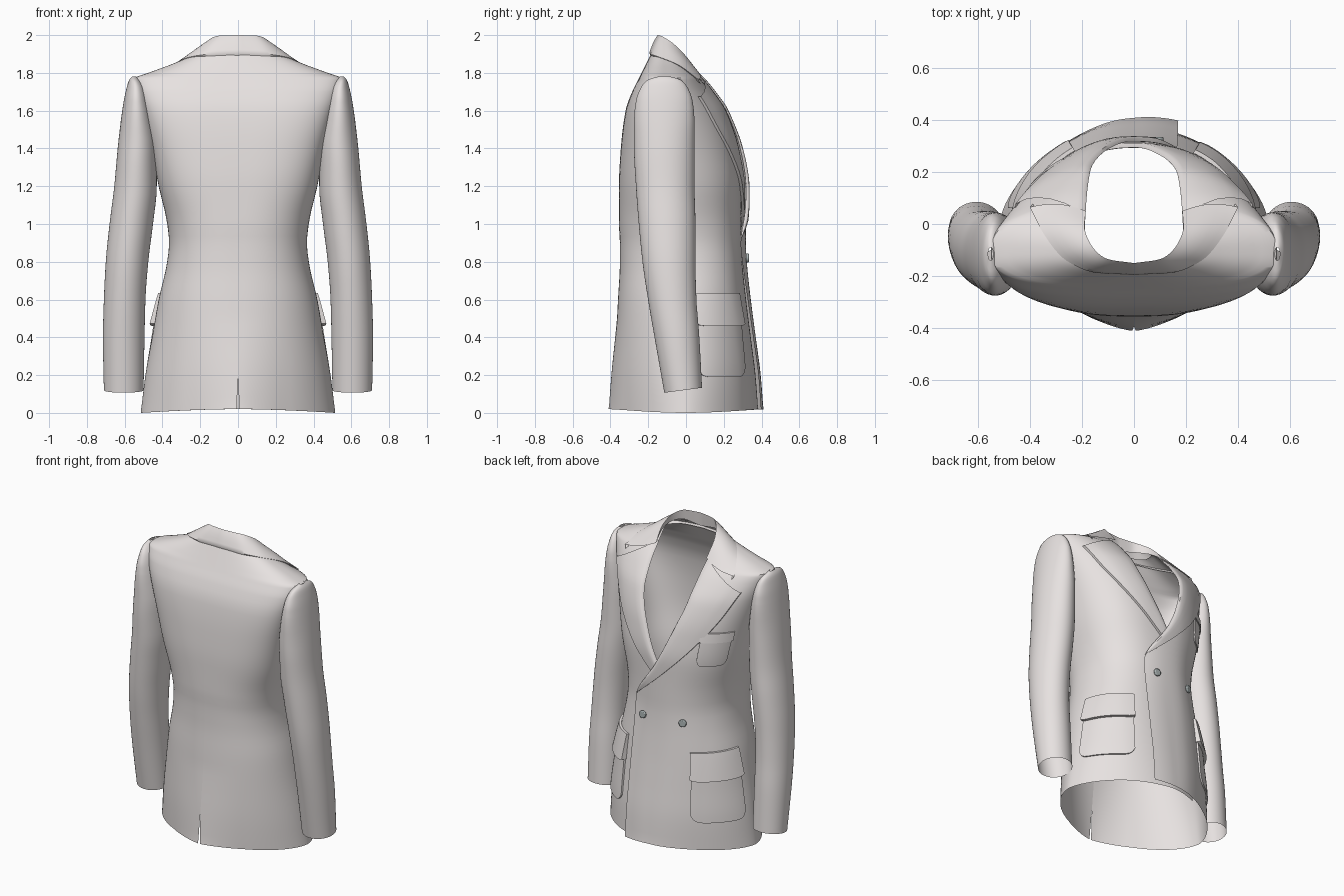
import bpy, bmesh
from math import sin, cos, asin, pi, radians
from mathutils import Vector

if "Cube" in bpy.data.objects:
    bpy.data.objects.remove(bpy.data.objects["Cube"])

# body sections: z, half width, back y, front y, middle y, front roundness, back roundness
BODY = [(0, .515, -.385, .395, 0, 1.65, 1.7), (.2, .49, -.38, .38, 0, 1.8, 1.85),
        (.4, .455, -.37, .355, -.01, 1.95, 2.0), (.6, .42, -.36, .33, -.02, 2.1, 2.15),
        (.8, .375, -.35, .31, -.03, 2.2, 2.3), (.9, .365, -.35, .305, -.04, 2.2, 2.35),
        (1.0, .375, -.355, .305, -.05, 2.2, 2.4), (1.2, .42, -.355, .305, -.07, 2.3, 2.7),
        (1.4, .46, -.345, .28, -.09, 2.35, 3.0), (1.6, .51, -.32, .215, -.1, 2.35, 3.3),
        (1.7, .54, -.285, .145, -.105, 2.4, 3.2), (1.77, .55, -.25, .085, -.105, 2.5, 2.8),
        (1.8, .475, -.235, .055, -.105, 2.5, 2.6), (1.85, .34, -.21, .015, -.105, 2.5, 2.5),
        (1.91, .2, -.18, -.03, -.105, 2.5, 2.5)]
# sleeve sections: z, inner x, outer x, back y, front y
SLEEVE = [(.12, .5, .71, -.115, .085), (.4, .495, .715, -.165, .07), (.6, .49, .71, -.2, .055),
          (.8, .475, .7, -.23, .05), (1.0, .45, .68, -.25, .05), (1.2, .43, .655, -.265, .045),
          (1.4, .43, .637, -.275, .045), (1.55, .45, .62, -.275, .045), (1.65, .47, .605, -.265, .035),
          (1.72, .49, .59, -.24, .01), (1.765, .52, .575, -.2, -.03), (1.782, .54, .56, -.14, -.09)]
# front edge / lapel roll line, measured outward on its own side: z, x
EDGE = [(0, -.17), (.9, -.165), (.95, -.15), (1.18, 0), (1.4, .1), (1.6, .165), (1.8, .185), (1.91, .19)]

cloth = bpy.data.materials.new("cloth_warm_grey")
cloth.diffuse_color = (.8, .76, .75, 1)
cloth.use_nodes = True
cloth.node_tree.nodes["Principled BSDF"].inputs["Base Color"].default_value = cloth.diffuse_color


def interp(table, t):
    """Monotone cubic interpolation of table rows keyed by their first value."""
    t = min(max(t, table[0][0]), table[-1][0])
    i = max(k for k in range(len(table) - 1) if table[k][0] <= t)
    h = table[i + 1][0] - table[i][0]
    u = (t - table[i][0]) / h

    def chord(k, c):
        k = min(max(k, 0), len(table) - 2)
        return (table[k + 1][c] - table[k][c]) / (table[k + 1][0] - table[k][0])

    def slope(k, c):
        a, b = chord(k - 1, c), chord(k, c)
        return 2 * a * b / (a + b) if a * b > 0 else 0
    out = []
    for c in range(1, len(table[0])):
        p, q = table[i][c], table[i + 1][c]
        out.append(p * (2*u**3 - 3*u*u + 1) + q * (3*u*u - 2*u**3)
                   + h * slope(i, c) * (u**3 - 2*u*u + u) + h * slope(i + 1, c) * (u**3 - u*u))
    return out


def spow(v, e):
    return (1 if v >= 0 else -1) * abs(v) ** e


def angle_at(m, z):
    w, n = interp(BODY, z)[0], interp(BODY, z)[4]
    return asin(spow(max(-.98, min(.98, m / w)), n / 2))


def surf(s, phi, z, off=0):
    """Point on the body: s = side, phi = angle from the front (0) to the back (pi)."""
    w, yb, yf, ym, nf, nb = interp(BODY, z)
    c = cos(phi)
    n = nf if c > 0 else nb
    m = w * spow(sin(phi), 2 / n)
    y = ym + ((yf - ym) if c > 0 else (ym - yb)) * spow(c, 2 / n)
    if c > 0:   # left front laps over right front
        y -= s * .012 * min(1, max(0, (.3 - m) / .2))
        if s < 0 and m < 0:
            y += .03 * (-m / .17) * max(0, 1 - z / .9)
    else:       # hem kicks out at the centre back, with an open vent
        y -= .025 * max(0, 1 - m / .25) * max(0, 1 - z / .5)
        m += .007 * max(0, 1 - z / .22) * max(0, 1 - m / .1)
    return Vector((s * (m + off * sin(phi)), y + off * c, z))


def grid(name, rows, closed=False, drop=None, angle=40):
    bm = bmesh.new()
    vs = [[bm.verts.new(p) for p in r] for r in rows]
    for a, b in zip(vs, vs[1:]):
        for j in range(len(a) - (0 if closed else 1)):
            k = (j + 1) % len(a)
            bm.faces.new((a[j], a[k], b[k], b[j]))
    if drop:
        bad = [f for f in bm.faces if drop(f.calc_center_median())]
        bmesh.ops.delete(bm, geom=bad, context='FACES')
    bmesh.ops.recalc_face_normals(bm, faces=bm.faces)
    me = bpy.data.meshes.new(name)
    bm.to_mesh(me)
    bm.free()
    me.polygons.foreach_set("use_smooth", [True] * len(me.polygons))
    me.set_sharp_from_angle(angle=radians(angle))
    me.materials.append(cloth)
    ob = bpy.data.objects.new(name, me)
    bpy.context.collection.objects.link(ob)
    return ob


def in_sleeve(p):
    if not 1.33 < p.z < 1.68:
        return False
    a, b, c, d = interp(SLEEVE, p.z)
    return ((abs(p.x) - (a + b) / 2) / (b - a) * 2) ** 2 + ((p.y - (c + d) / 2) / (d - c) * 2) ** 2 < .75


def in_body(p):
    if not 1.33 < p.z < 1.7:
        return False
    w, yb, yf, ym, nf, nb = interp(BODY, p.z)
    n, d = (nf, yf - ym) if p.y > ym else (nb, ym - yb)
    return (abs(p.x) / w) ** n + (abs(p.y - ym) / d) ** n < .82


def body_half(s, name):
    zs = [1.7 * i / 40 for i in range(40)] + [1.7 + .21 * i / 20 for i in range(21)]
    rows = []
    for z in zs:
        a = angle_at(interp(EDGE, z)[0], z)
        row = [surf(s, a + (pi - a) * j / 56, z) for j in range(57)]
        if z == 0:
            for j, p in enumerate(row):
                p.z = .02 * cos(a + (pi - a) * j / 56) ** 2
        rows.append(row)
    grid(name, rows, drop=in_sleeve)


def sleeve(s, name):
    rows = []
    zs = [.12 + 1.48 * i / 30 for i in range(30)] + [1.6 + .182 * i / 18 for i in range(19)]
    for z in zs:
        a, b, c, d = interp(SLEEVE, z)
        rows.append([Vector((s * ((a + b) / 2 + (b - a) / 2 * cos(t)), (c + d) / 2 + (d - c) / 2 * sin(t),
                             z + .015 * sin(t) * max(0, 1 - z))) for t in [2 * pi * k / 48 for k in range(48)]])
    grid(name, rows, closed=True, drop=in_body)


def lapel(s, name):
    # outer edge: t, x, z
    outer = [(0, -.16, .93), (.25, .04, 1.11), (.5, .22, 1.3), (.75, .36, 1.49), (1, .455, 1.675)]
    prof = [(0, 0), (.04, .012), (.12, .018), (.3, .02), (.5, .019), (.7, .018), (.85, .017), (1, .016), (1, .001)]
    rows = []
    for i in range(33):
        t = i / 32
        ox, oz = interp(outer, t)
        rz = .93 + .9 * t
        rx = interp(EDGE, rz)[0]
        fade = min(1, t * 8)
        row = []
        for u, off in prof:
            m, z = rx + (ox - rx) * u, rz + (oz - rz) * u
            p = surf(s, angle_at(m, z), z)
            p.y += off * (.3 + .7 * fade)
            row.append(p)
        rows.append(row)
    grid(name, rows)


def collar():
    # t, fold line xyz, outer edge xyz
    st = [(0, 0, -.15, 2.0, 0, -.195, 1.905), (.25, .1, -.135, 1.997, .14, -.188, 1.9),
          (.5, .165, -.08, 1.965, .26, -.14, 1.883), (.75, .19, -.01, 1.9, .345, -.04, 1.842),
          (1, .185, .05, 1.825, .4, .065, 1.765)]
    rows = []
    for i in range(-24, 25):
        s, t = (1 if i >= 0 else -1), abs(i) / 24
        v = interp(st, t)
        f, o = Vector(v[:3]), Vector(v[3:])
        row = [f + Vector((.004, -.006, -.09 * (1 - t)))]     # inner stand
        for u in (0, .08, .25, .45, .65, .85, 1):
            p = f.lerp(o, u)
            p.z += .01 * sin(pi * u) * (1 - 2 * t ** 6)
            p.y += .02 * sin(pi * u) * t ** 3
            row.append(p)
        row.append(o + Vector((-.012, .012, -.022)))          # turned edge
        rows.append([Vector((p.x * s, p.y, p.z)) for p in row])
    grid("collar", rows, angle=60)


def patch(s, name, a0, a1, z0, z1, off_low, off_top, corner):
    """Raised cloth patch with rounded lower corners and a thin rim."""
    rows = []
    n = 20
    for i in range(-1, 14):
        v = min(max(i, 0), 12) / 12
        row = []
        for j in range(-1, n + 2):
            u = min(max(j, 0), n) / n
            zb = z0 + corner * abs(2 * u - 1) ** 8
            off = off_low + (off_top - off_low) * v
            if i in (-1, 13) or j in (-1, n + 1):
                off = .001
            row.append(surf(s, radians(a0 + (a1 - a0) * u), zb + (z1 - zb) * v, off))
        rows.append(row)
    grid(name, rows)


# mirrored parts
for s, side in ((-1, "left"), (1, "right")):
    body_half(s, side + "_body_panel")
    sleeve(s, side + "_sleeve")
    lapel(s, side + "_lapel")
    patch(s, side + "_hip_pocket", 33, 79, .19, .6, .01, .014, .05)
    patch(s, side + "_hip_pocket_flap", 32, 80, .46, .635, .032, .016, .012)
collar()

# breast pocket on the wearer's left
patch(-1, "breast_pocket", 33, 62, 1.2, 1.39, .008, .01, .04)
patch(-1, "breast_pocket_flap", 32, 63, 1.36, 1.42, .016, .012, .005)

# two front buttons
mat = bpy.data.materials.new("button_grey")
mat.diffuse_color = (.42, .47, .47, 1)
mat.use_nodes = True
mat.node_tree.nodes["Principled BSDF"].inputs["Base Color"].default_value = mat.diffuse_color
for i, m in enumerate((-.09, .18)):
    p = surf(-1, angle_at(m, .82), .82)
    bpy.ops.mesh.primitive_cylinder_add(vertices=24, radius=.024, depth=.016,
                                        location=p + Vector((0, .01, 0)),
                                        rotation=(pi / 2, 0, .35 if m > 0 else 0))
    b = bpy.context.object
    b.name = "button_%d" % (i + 1)
    mod = b.modifiers.new("round", 'BEVEL')
    mod.width, mod.segments = .005, 2
    b.data.materials.append(mat)
    bpy.ops.object.shade_smooth_by_angle()
